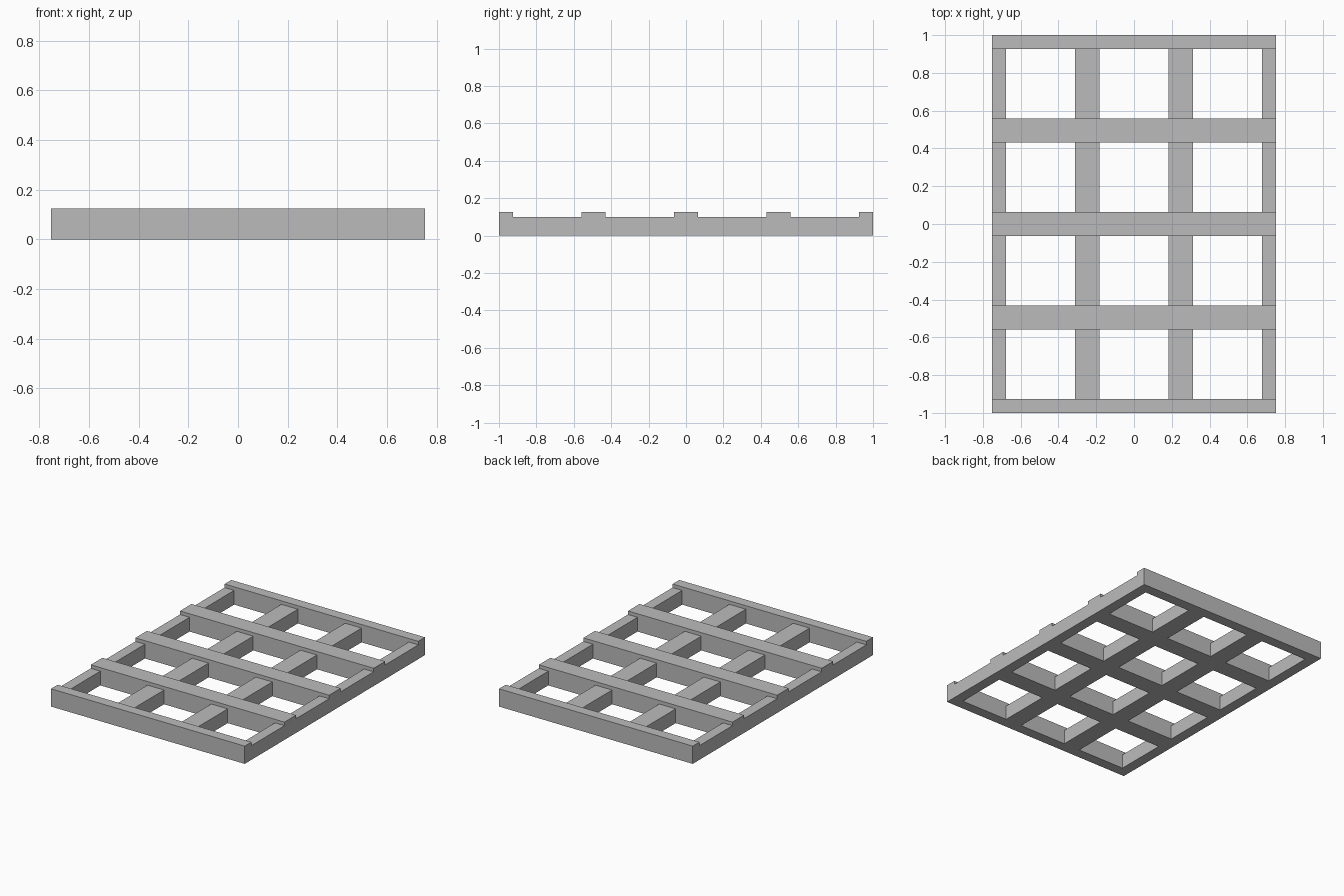
import bpy
import bmesh

cube = bpy.data.objects.get("Cube")
if cube:
    bpy.data.objects.remove(cube, do_unlink=True)

PITCH = 0.495      # spacing between bar centres
BAR = 0.128        # width of an inner bar
RIM = 0.01         # margin outside the outer bar centres
LOW, HIGH = 0.1, 0.125   # heights of the rails and of the cross bars

grey = bpy.data.materials.new("plain grey")
grey.use_nodes = True
colour = (0.5, 0.5, 0.5, 1)
grey.diffuse_color = colour
grey.node_tree.nodes["Principled BSDF"].inputs["Base Color"].default_value = colour


def bar_edges(cells):
    """Edges of alternating bars and gaps; even intervals are bars."""
    half = cells * PITCH / 2
    edges = []
    for i in range(cells + 1):
        centre = i * PITCH - half
        edges += [centre - BAR / 2, centre + BAR / 2]
    edges[0], edges[-1] = -half - RIM, half + RIM
    return edges


xs, ys = bar_edges(3), bar_edges(4)


def height(i, j):
    """Cross bars stand proud of the rails; the openings are empty."""
    if not (0 <= i < len(xs) - 1 and 0 <= j < len(ys) - 1):
        return 0
    if j % 2 == 0:
        return HIGH
    return LOW if i % 2 == 0 else 0


# One watertight lattice: caps on each solid cell, walls at each step
bm = bmesh.new()


def quad(*points):
    bm.faces.new([bm.verts.new(p) for p in points])


for i in range(len(xs) - 1):
    for j in range(len(ys) - 1):
        top = height(i, j)
        if not top:
            continue
        corners = [(xs[i], ys[j]), (xs[i + 1], ys[j]),
                   (xs[i + 1], ys[j + 1]), (xs[i], ys[j + 1])]
        quad(*[(x, y, top) for x, y in corners])
        quad(*[(x, y, 0) for x, y in reversed(corners)])
        neighbours = [(i, j - 1), (i + 1, j), (i, j + 1), (i - 1, j)]
        for k, cell in enumerate(neighbours):
            base = height(*cell)
            if base < top:
                a, b = corners[k], corners[(k + 1) % 4]
                quad((*a, base), (*b, base), (*b, top), (*a, top))

bmesh.ops.remove_doubles(bm, verts=bm.verts, dist=0.0001)
mesh = bpy.data.meshes.new("grid_frame")
bm.to_mesh(mesh)
bm.free()
mesh.materials.append(grey)
frame = bpy.data.objects.new("grid_frame", mesh)
bpy.context.collection.objects.link(frame)
